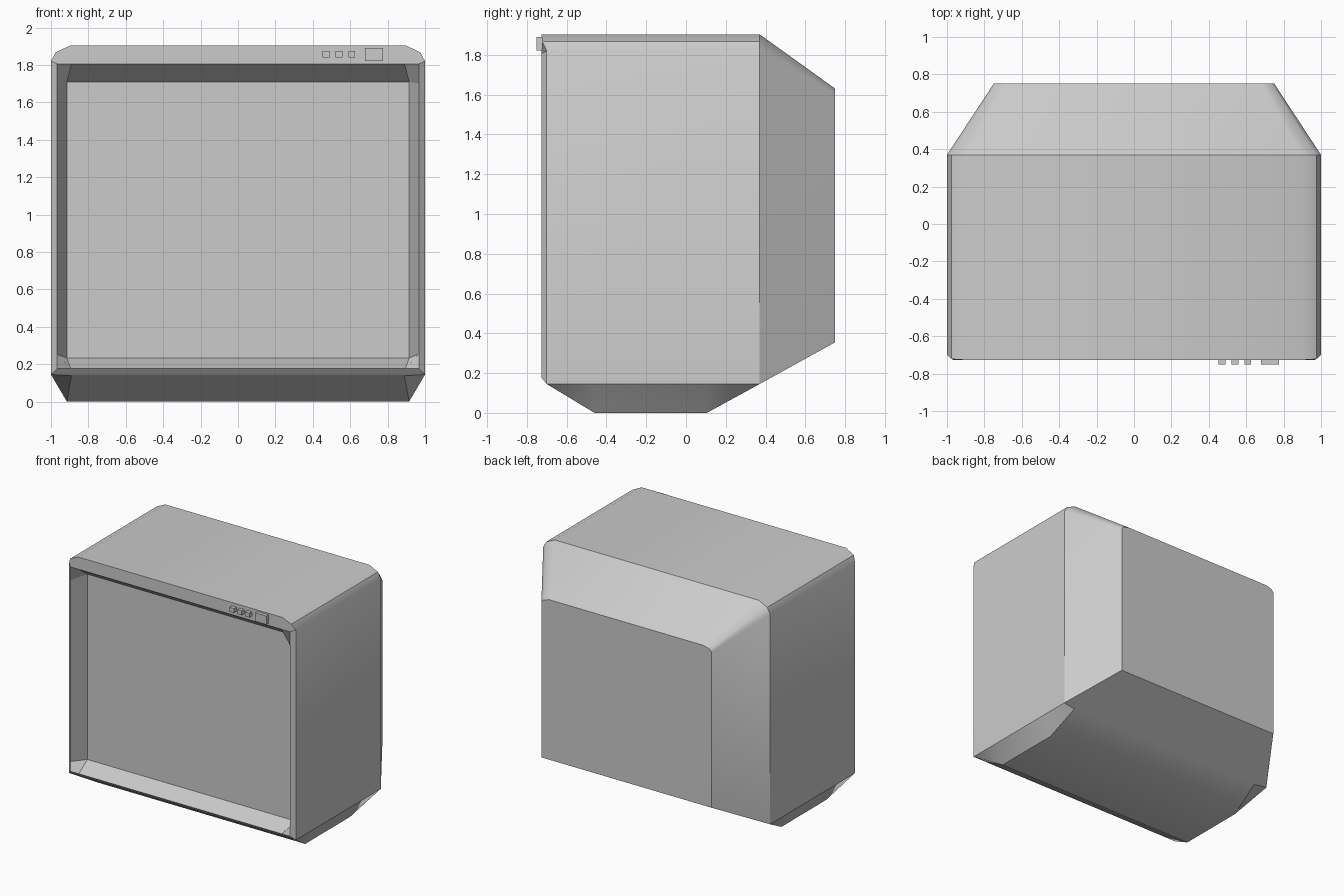
import bpy
import bmesh

default_cube = bpy.data.objects.get("Cube")
if default_cube:
    bpy.data.objects.remove(default_cube, do_unlink=True)

grey = bpy.data.materials.new("plain grey plastic")
grey.use_nodes = True
colour = (0.6, 0.6, 0.6, 1)
grey.diffuse_color = colour
grey.node_tree.nodes["Principled BSDF"].inputs["Base Color"].default_value = colour


def finish(bm, name):
    """Turn a bmesh into a named, shaded object."""
    bmesh.ops.recalc_face_normals(bm, faces=bm.faces)
    mesh = bpy.data.meshes.new(name)
    bm.to_mesh(mesh)
    bm.free()
    mesh.materials.append(grey)
    obj = bpy.data.objects.new(name, mesh)
    bpy.context.collection.objects.link(obj)
    bpy.ops.object.select_all(action="DESELECT")
    obj.select_set(True)
    bpy.context.view_layer.objects.active = obj
    bpy.ops.object.shade_smooth_by_angle()
    return obj


def section(bm, y, profile):
    """Half cross-section at depth y, from the (x, z) points."""
    return [bm.verts.new((x, y, z)) for x, z in profile]


def loft(bm, first, second):
    """Join two half sections of equal length with quads."""
    for i in range(len(first) - 1):
        bm.faces.new((first[i], first[i + 1], second[i + 1], second[i]))


# Main sizes
front_y, side_y, shoulder_y, back_y = -0.727, -0.70, 0.37, 0.75
top_z, floor_z = 1.903, 0.145
foot_front, foot_back = -0.46, 0.105

# Casing: half shell, later mirrored across x
bm = bmesh.new()
outline = [(0, top_z), (0.9, top_z), (0.975, 1.867), (1, 1.82), (1, floor_z), (0, floor_z)]
front = section(bm, side_y, outline)
for corner, y in zip(front, (front_y, front_y, -0.722)):
    corner.co.y = y
shoulder = section(bm, shoulder_y, outline)
back = section(bm, back_y, [(0, 1.63), (0.68, 1.63), (0.735, 1.615),
                            (0.75, 1.59), (0.75, 0.355), (0, 0.355)])
loft(bm, shoulder, back)
loft(bm, front[:4], shoulder[:4])
bm.faces.new(back)

# Foot: sloping tray under the casing with cut corners
foot_side = section(bm, foot_front, [(1, floor_z), (0.915, 0), (0, 0)])
foot_rear = section(bm, foot_back, [(1, floor_z), (0.915, 0), (0, 0)])
loft(bm, foot_side, foot_rear)
for edge, foot, notch_y in ((front, foot_side, -0.688), (shoulder, foot_rear, 0.357)):
    notch = bm.verts.new((0.89, notch_y, 0.138))
    bm.faces.new((edge[5], edge[4], notch, foot[1], foot[2]))
    bm.faces.new((edge[4], notch, foot[1], foot[0]))
bm.faces.new((front[3], front[4], foot_side[0], foot_rear[0], shoulder[4], shoulder[3]))

# Bezel rim around the opening
rim = section(bm, front_y, [(0, 1.806), (0.89, 1.806), (0.967, 1.806), (0.967, 1.70),
                            (0.967, 0.255), (0.967, 0.177), (0.895, 0.177), (0, 0.177)])
bm.faces.new(front[:4] + rim[2::-1])
bm.faces.new(front[3:5] + rim[5:1:-1])
bm.faces.new(front[4:] + rim[:4:-1])

# Recessed screen and its sloping walls
screen = section(bm, -0.59, [(0, 1.71), (0.915, 1.71), (0.915, 0.233), (0, 0.233)])
bm.faces.new(screen)
bm.faces.new(rim[:2] + screen[1::-1])
bm.faces.new(rim[1:4] + [screen[1]])
bm.faces.new(rim[3:5] + screen[2:0:-1])
bm.faces.new(rim[4:7] + [screen[2]])
bm.faces.new(rim[6:] + screen[:1:-1])

bmesh.ops.mirror(bm, geom=bm.verts[:] + bm.edges[:] + bm.faces[:], axis="X", merge_dist=0.001)
# Join the two halves of flat faces along the centre line
seam = [e for e in bm.edges if all(abs(v.co.x) < 0.001 for v in e.verts)]
bmesh.ops.dissolve_edges(bm, edges=seam, use_verts=True)
finish(bm, "monitor_casing")


# Buttons on the top bezel
def button(name, x, width, height):
    bm = bmesh.new()
    bmesh.ops.create_cube(bm, size=1)
    bmesh.ops.scale(bm, vec=(width, 0.04, height), verts=bm.verts)
    bmesh.ops.translate(bm, vec=(x, front_y - 0.005, 1.856), verts=bm.verts)
    finish(bm, name)


for number, x in enumerate((0.471, 0.54, 0.608)):
    button("small_button_" + "abc"[number], x, 0.037, 0.035)
button("power_button", 0.728, 0.096, 0.068)
